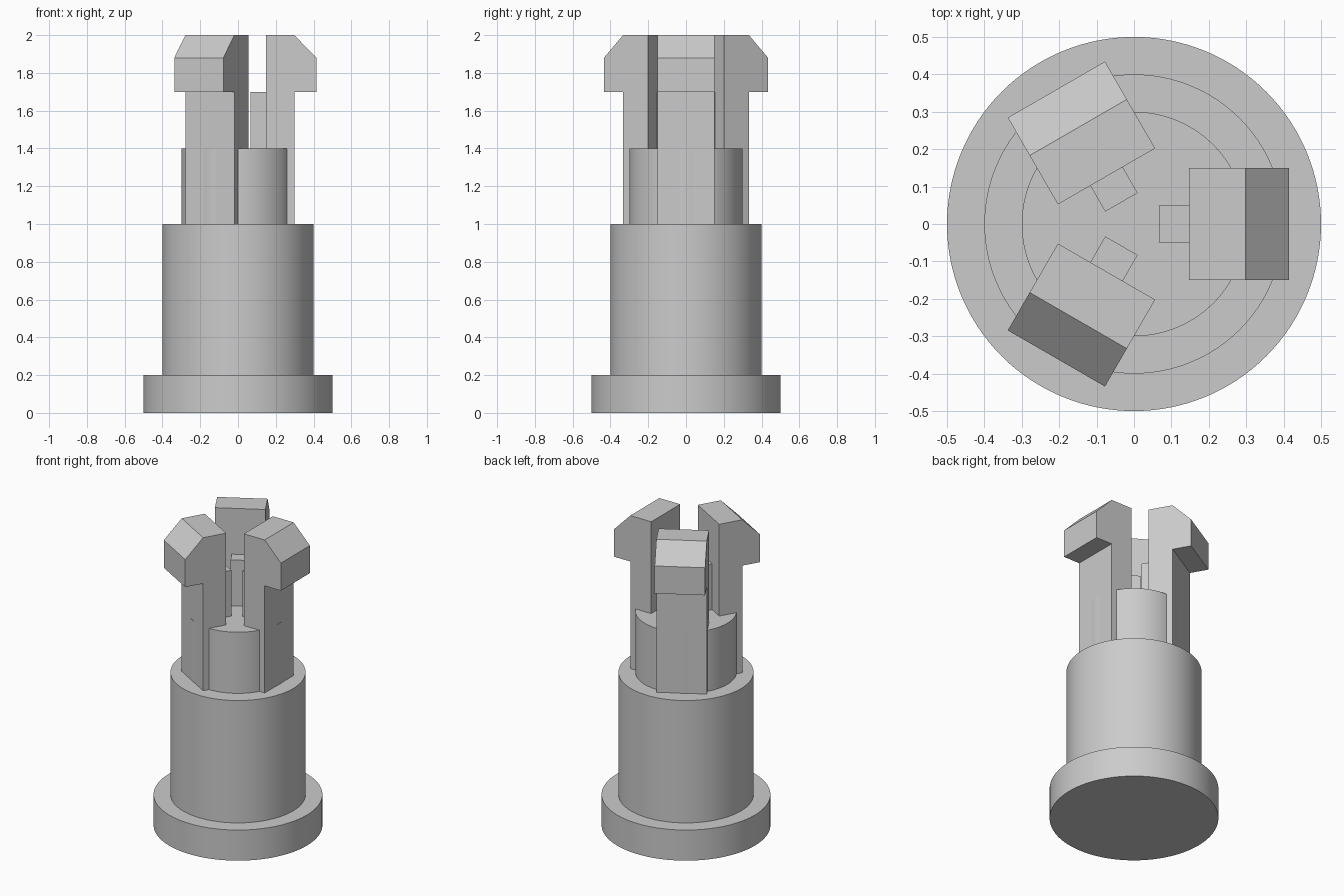
import bpy
import bmesh
import math
from mathutils import Matrix

cube = bpy.data.objects.get("Cube")
if cube:
    bpy.data.objects.remove(cube, do_unlink=True)

grey = bpy.data.materials.new("light_grey")
grey.use_nodes = True
colour = (0.6, 0.6, 0.6, 1)
grey.diffuse_color = colour
grey.node_tree.nodes["Principled BSDF"].inputs["Base Color"].default_value = colour


def add_object(name, bm):
    bmesh.ops.recalc_face_normals(bm, faces=bm.faces)
    mesh = bpy.data.meshes.new(name)
    bm.to_mesh(mesh)
    bm.free()
    mesh.materials.append(grey)
    obj = bpy.data.objects.new(name, mesh)
    bpy.context.collection.objects.link(obj)
    return obj


def lathe(name, profile, steps=128):
    """Spin a (radius, height) outline around the z axis."""
    bm = bmesh.new()
    verts = [bm.verts.new((r, 0, z)) for r, z in profile]
    edges = [bm.edges.new(pair) for pair in zip(verts, verts[1:])]
    bmesh.ops.spin(bm, geom=verts + edges, cent=(0, 0, 0), axis=(0, 0, 1),
                   angle=math.tau, steps=steps)
    bmesh.ops.remove_doubles(bm, verts=bm.verts, dist=1e-5)
    obj = add_object(name, bm)
    bpy.ops.object.select_all(action="DESELECT")
    obj.select_set(True)
    bpy.context.view_layer.objects.active = obj
    bpy.ops.object.shade_smooth_by_angle(angle=math.radians(30))


def radial_plate(name, profile, width, angle):
    """Extrude a (radius, height) outline sideways, then turn it about z."""
    bm = bmesh.new()
    face = bm.faces.new([bm.verts.new((r, -width / 2, z)) for r, z in profile])
    side = bmesh.ops.extrude_face_region(bm, geom=[face])["geom"]
    moved = [v for v in side if isinstance(v, bmesh.types.BMVert)]
    bmesh.ops.translate(bm, verts=moved, vec=(0, width, 0))
    bmesh.ops.transform(bm, matrix=Matrix.Rotation(angle, 4, "Z"), verts=bm.verts)
    add_object(name, bm)


# Stepped round body: flange, barrel and core
lathe("stepped_body", [(0, 0), (0.5, 0), (0.5, 0.2), (0.4, 0.2), (0.4, 1.0),
                       (0.3, 1.0), (0.3, 1.4), (0, 1.4)])

# Three hooked prongs, each with a stiffening rib on its inner side
prong = [(0.147, 1.0), (0.298, 1.0), (0.298, 1.7), (0.415, 1.7),
         (0.415, 1.88), (0.298, 2.0), (0.147, 2.0)]
rib = [(0.067, 1.39), (0.147, 1.39), (0.147, 1.7), (0.067, 1.7)]
for i, place in enumerate(("left", "back_right", "front_right")):
    turn = i * math.tau / 3
    radial_plate(place + "_prong", prong, 0.3, turn)
    radial_plate(place + "_rib", rib, 0.1, turn)
